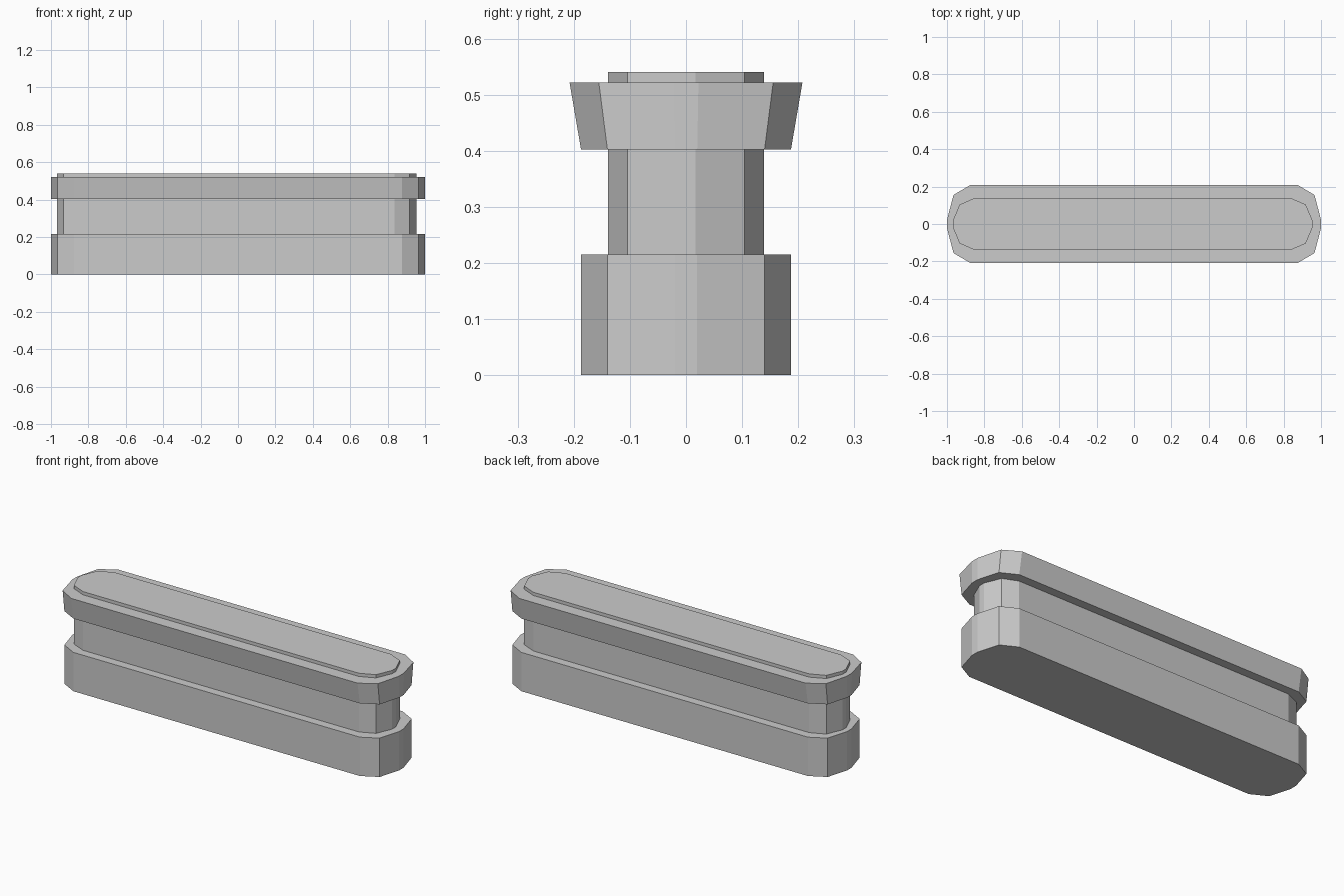
import bpy
import bmesh

cube = bpy.data.objects.get("Cube")
if cube:
    bpy.data.objects.remove(cube, do_unlink=True)

stone = bpy.data.materials.new("grey stone")
stone.use_nodes = True
GREY = (0.6, 0.6, 0.6, 1)
stone.diffuse_color = GREY
stone.node_tree.nodes["Principled BSDF"].inputs["Base Color"].default_value = GREY

# One quarter of each chamfered plan outline, from the end to the long side
WIDE = [(1.0, 0.02), (0.965, 0.14), (0.877, 0.187)]
NARROW = [(0.962, 0.017), (0.925, 0.104), (0.845, 0.139)]


def full_outline(quarter):
    """Mirror a quarter outline into a closed counter-clockwise loop."""
    half = quarter + [(-x, y) for x, y in reversed(quarter)]
    return half + [(-x, -y) for x, y in half]


def tier(name, quarter, z0, z1, flare=1.0, shift=0.0):
    """Closed prism between two heights; flare widens the top in depth."""
    bm = bmesh.new()
    loop = full_outline(quarter)
    low = [bm.verts.new((x + shift, y, z0)) for x, y in loop]
    high = [bm.verts.new((x + shift, y * flare, z1)) for x, y in loop]
    bm.faces.new(low[::-1])
    bm.faces.new(high)
    for i in range(len(loop)):
        j = (i + 1) % len(loop)
        bm.faces.new((low[i], low[j], high[j], high[i]))
    mesh = bpy.data.meshes.new(name)
    bm.to_mesh(mesh)
    bm.free()
    mesh.materials.append(stone)
    obj = bpy.data.objects.new(name, mesh)
    bpy.context.collection.objects.link(obj)
    return obj


# Stacked wall tiers, bottom to top
tier("base", WIDE, 0, 0.215)
tier("neck", NARROW, 0.215, 0.402, shift=-0.007)
tier("flared_coping", WIDE, 0.402, 0.522, flare=1.11)
tier("top_cap", NARROW, 0.522, 0.54, shift=-0.007)
